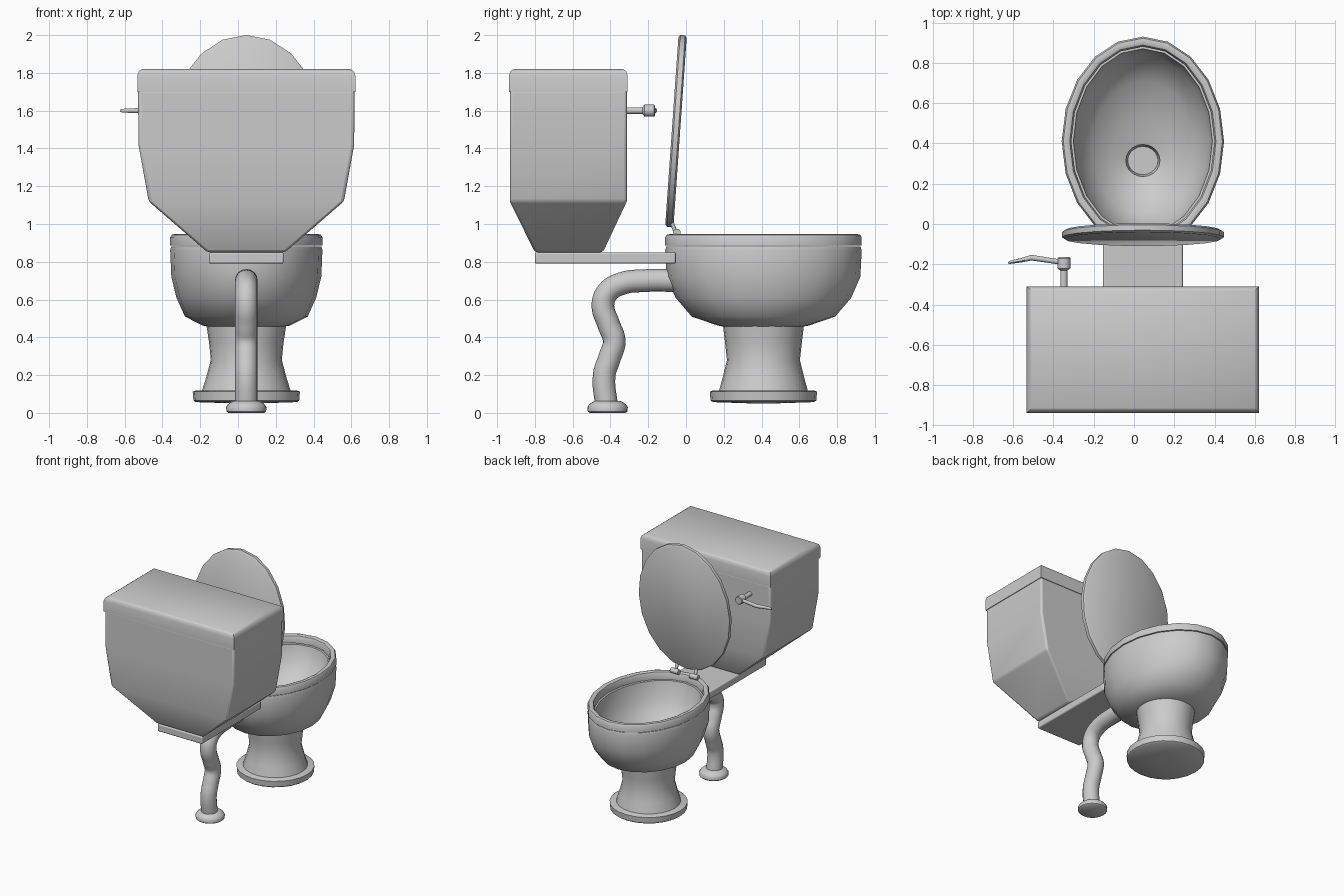
import bpy, bmesh
from math import sin, cos, pi, radians

if "Cube" in bpy.data.objects:
    bpy.data.objects.remove(bpy.data.objects["Cube"])

CX, BY = 0.044, 0.41   # shared centre line and bowl centre


def finish(name, bm, angle=40, bevel=0, loc=(0, 0, 0), rot=(0, 0, 0)):
    bmesh.ops.recalc_face_normals(bm, faces=bm.faces)
    me = bpy.data.meshes.new(name)
    bm.to_mesh(me)
    bm.free()
    ob = bpy.data.objects.new(name, me)
    bpy.context.collection.objects.link(ob)
    ob.location, ob.rotation_euler = loc, rot
    if bevel:
        m = ob.modifiers.new("bevel", 'BEVEL')
        m.width, m.segments = bevel, 3
    bpy.ops.object.select_all(action='DESELECT')
    bpy.context.view_layer.objects.active = ob
    ob.select_set(True)
    bpy.ops.object.shade_smooth_by_angle(angle=radians(angle))
    return ob


def skin(bm, loops, closed=False):
    """Join vertex loops; either wrap round to the first or cap both ends."""
    n = len(loops[0])
    pairs = list(zip(loops, loops[1:])) + ([(loops[-1], loops[0])] if closed else [])
    for a, b in pairs:
        for i in range(n):
            j = (i + 1) % n
            bm.faces.new((a[i], a[j], b[j], b[i]))
    if not closed:
        bm.faces.new(loops[0])
        bm.faces.new(loops[-1])


def ovals(name, rings, n=20, closed=False, **kw):
    """Stack of ellipses given as (z, rx, ry, y offset)."""
    bm = bmesh.new()
    skin(bm, [[bm.verts.new((rx * cos(2 * pi * i / n), oy + ry * sin(2 * pi * i / n), z))
               for i in range(n)] for z, rx, ry, oy in rings], closed)
    return finish(name, bm, **kw)


def boxes(name, rings, **kw):
    """Stack of rectangles given as (z, half width, y min, y max)."""
    bm = bmesh.new()
    skin(bm, [[bm.verts.new(p) for p in ((-hx, y0, z), (hx, y0, z), (hx, y1, z), (-hx, y1, z))]
              for z, hx, y0, y1 in rings])
    return finish(name, bm, loc=(CX, 0, 0), **kw)


# Tank, its lid and the plate joining it to the bowl
boxes("tank", [(0.85, 0.205, -0.80, -0.44), (1.12, 0.517, -0.933, -0.313),
               (1.42, 0.571, -0.933, -0.313), (1.71, 0.573, -0.933, -0.313)], bevel=0.015)
boxes("tank_lid", [(1.70, 0.577, -0.937, -0.309), (1.785, 0.577, -0.937, -0.309),
                   (1.808, 0.569, -0.93, -0.316), (1.82, 0.552, -0.913, -0.333)])
boxes("tank_shelf", [(0.79, 0.198, -0.80, -0.055), (0.85, 0.198, -0.80, -0.055)], bevel=0.01)

# Bowl: outside from the bottom up, over the rim, down to the drain
ovals("bowl", [(0.455, 0.19, 0.20, 0), (0.462, 0.23, 0.24, 0), (0.51, 0.325, 0.38, 0),
               (0.61, 0.37, 0.465, 0), (0.72, 0.397, 0.513, 0), (0.86, 0.403, 0.52, 0),
               (0.88, 0.398, 0.515, 0), (0.88, 0.345, 0.46, 0), (0.75, 0.325, 0.43, 0),
               (0.64, 0.25, 0.33, -0.03), (0.57, 0.15, 0.18, -0.07),
               (0.54, 0.085, 0.08, -0.095), (0.48, 0.075, 0.07, -0.095)],
      loc=(CX, BY, 0))

# Seat ring
ovals("seat", [(0.885, 0.403, 0.52, 0), (0.93, 0.403, 0.52, 0), (0.943, 0.395, 0.512, 0),
               (0.947, 0.38, 0.495, 0), (0.94, 0.363, 0.478, 0), (0.92, 0.355, 0.47, 0),
               (0.885, 0.355, 0.47, 0)], closed=True, loc=(CX, BY, 0))

# Raised seat cover, leaning back
ovals("seat_cover", [(-0.022, 0.388, 0.495, 0), (-0.013, 0.402, 0.509, 0),
                     (0.013, 0.402, 0.509, 0), (0.022, 0.388, 0.495, 0)],
      loc=(CX, -0.053, 1.492), rot=(radians(86), 0, 0))

# Hinges: a pin on the seat and an arm up to the cover
for side, tag in ((-1, "left"), (1, "right")):
    hx = CX + side * 0.085
    ovals("hinge_pin_" + tag, [(-0.035, 0.02, 0.02, 0), (0.035, 0.02, 0.02, 0)], n=12,
          loc=(hx, -0.048, 0.955), rot=(0, pi / 2, 0))
    ovals("hinge_arm_" + tag, [(0, 0.012, 0.012, 0), (0.085, 0.012, 0.012, -0.035)], n=10,
          loc=(hx, -0.05, 0.945))

# Pedestal and foot
ovals("pedestal", [(0.10, 0.24, 0.24, 0), (0.19, 0.212, 0.215, 0), (0.28, 0.188, 0.193, 0),
                   (0.37, 0.197, 0.203, 0), (0.47, 0.212, 0.215, 0)], n=24, loc=(CX, BY, 0))
ovals("foot", [(0.05, 0.06, 0.06, 0), (0.057, 0.268, 0.268, 0), (0.066, 0.28, 0.28, 0),
               (0.112, 0.284, 0.284, 0), (0.118, 0.27, 0.27, 0)], n=24, loc=(CX, BY, 0))

# Waste pipe swept along a winding path
cu = bpy.data.curves.new("waste_pipe", 'CURVE')
cu.dimensions, cu.bevel_depth, cu.bevel_resolution = '3D', 0.06, 6
cu.resolution_u, cu.use_fill_caps = 6, True
path = [(-0.03, 0.70), (-0.22, 0.70), (-0.34, 0.685), (-0.415, 0.64), (-0.44, 0.57),
        (-0.41, 0.47), (-0.38, 0.38), (-0.405, 0.29), (-0.433, 0.20), (-0.42, 0.03)]
sp = cu.splines.new('BEZIER')
sp.bezier_points.add(len(path) - 1)
for p, (y, z) in zip(sp.bezier_points, path):
    p.co = (CX, y, z)
    p.handle_left_type = p.handle_right_type = 'AUTO'
pipe = bpy.data.objects.new("waste_pipe", cu)
bpy.context.collection.objects.link(pipe)
bpy.ops.object.select_all(action='DESELECT')
bpy.context.view_layer.objects.active = pipe
pipe.select_set(True)
bpy.ops.object.convert(target='MESH')
bpy.ops.object.shade_smooth_by_angle(angle=radians(40))

# Floor flange of the pipe
ovals("pipe_flange", [(r[0], r[1], r[1], 0) for r in
                      ((0, 0.095), (0.008, 0.105), (0.03, 0.107), (0.045, 0.097),
                       (0.055, 0.085), (0.064, 0.065))], n=24, loc=(CX, -0.415, 0))

# Flush handle: stem, hub and tapering bent lever
HX, HZ = -0.348, 1.60
ovals("handle_stem", [(-0.02, 0.018, 0.018, 0), (0.08, 0.018, 0.018, 0), (0.09, 0.032, 0.032, 0),
                      (0.14, 0.032, 0.032, 0), (0.145, 0.027, 0.027, 0)], n=16,
      loc=(HX, -0.31, HZ), rot=(-pi / 2, 0, 0))
bm = bmesh.new()
skin(bm, [[bm.verts.new((x, y + ry * cos(pi * i / 5), HZ + rz * sin(pi * i / 5)))
           for i in range(10)] for x, y, ry, rz in
          ((-0.36, -0.19, 0.013, 0.014), (-0.41, -0.182, 0.013, 0.014), (-0.51, -0.167, 0.014, 0.015),
           (-0.56, -0.18, 0.011, 0.013), (-0.615, -0.19, 0.008, 0.010), (-0.625, -0.192, 0.004, 0.005))])
finish("handle_lever", bm)
